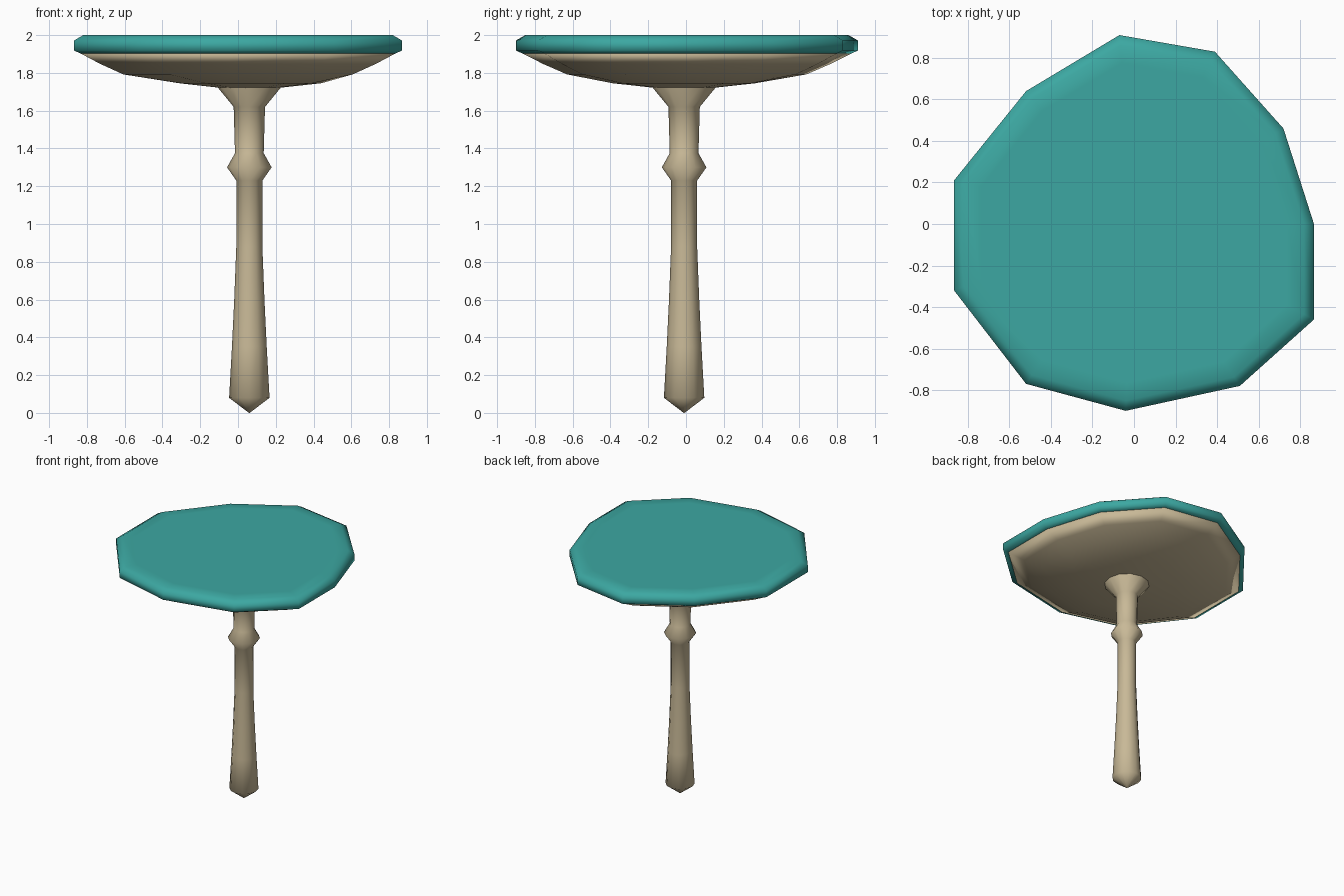
import bpy
import bmesh
import math

if "Cube" in bpy.data.objects:
    bpy.data.objects.remove(bpy.data.objects["Cube"])

CX, CY = 0.06, -0.01          # stem axis


def material(name, colour):
    m = bpy.data.materials.new(name)
    m.diffuse_color = (*colour, 1)
    m.use_nodes = True
    m.node_tree.nodes["Principled BSDF"].inputs["Base Color"].default_value = m.diffuse_color
    return m


TEAL = material("teal", (0.045, 0.39, 0.36))
TAN = material("tan", (0.58, 0.485, 0.31))


def loft(name, rings, mat):
    """Skin a list of equal-length rings and close both ends."""
    bm = bmesh.new()
    vs = [[bm.verts.new(p) for p in ring] for ring in rings]
    n = len(vs[0])
    for a, b in zip(vs, vs[1:]):
        for i in range(n):
            j = (i + 1) % n
            bm.faces.new((a[i], a[j], b[j], b[i]))
    bm.faces.new(vs[0][::-1])
    bm.faces.new(vs[-1])
    bmesh.ops.remove_doubles(bm, verts=bm.verts, dist=1e-5)
    bmesh.ops.recalc_face_normals(bm, faces=bm.faces)
    me = bpy.data.meshes.new(name)
    bm.to_mesh(me)
    bm.free()
    me.materials.append(mat)
    for p in me.polygons:
        p.use_smooth = True
    ob = bpy.data.objects.new(name, me)
    bpy.context.collection.objects.link(ob)
    return ob


# Irregular eleven-sided outline of the cap
OUTLINE = [(0.867, 0.0), (0.72, 0.46), (0.39, 0.83), (-0.07, 0.91),
           (-0.52, 0.64), (-0.867, 0.21), (-0.867, -0.32), (-0.52, -0.77),
           (-0.04, -0.90), (0.51, -0.78), (0.867, -0.46)]


def cap_ring(scale, z):
    return [(x * scale, y * scale, z) for x, y in OUTLINE]


def round_ring(r, z, angles):
    return [(CX + r * math.cos(a), CY + r * math.sin(a), z) for a in angles]


LIP = cap_ring(0.96, 1.902)

# Teal top with a softened rim that wraps slightly underneath
loft("cap_top", [LIP, cap_ring(1, 1.918), cap_ring(1, 1.972),
                 cap_ring(0.945, 2.0), cap_ring(0.85, 2.0)], TEAL)

# Shallow tan bowl under the cap
out_angles = [math.atan2(y - CY, x - CX) for x, y in OUTLINE]
loft("cap_underside", [round_ring(0.14, 1.719, out_angles),
                       round_ring(0.38, 1.745, out_angles),
                       cap_ring(0.70, 1.792),
                       cap_ring(0.84, 1.847), LIP], TAN)

# Turned stem with a pointed foot, a collar and a flared neck
PROFILE = [(0.0, 0.0), (0.107, 0.08), (0.092, 0.35), (0.080, 0.60),
           (0.069, 0.88), (0.069, 1.23), (0.118, 1.30), (0.076, 1.375),
           (0.083, 1.62), (0.165, 1.72), (0.165, 1.74)]
stem_angles = [2 * math.pi * i / 12 for i in range(12)]
bm_rings = [round_ring(max(r, 0.002), z, stem_angles) for r, z in PROFILE]
loft("stem", bm_rings, TAN)
